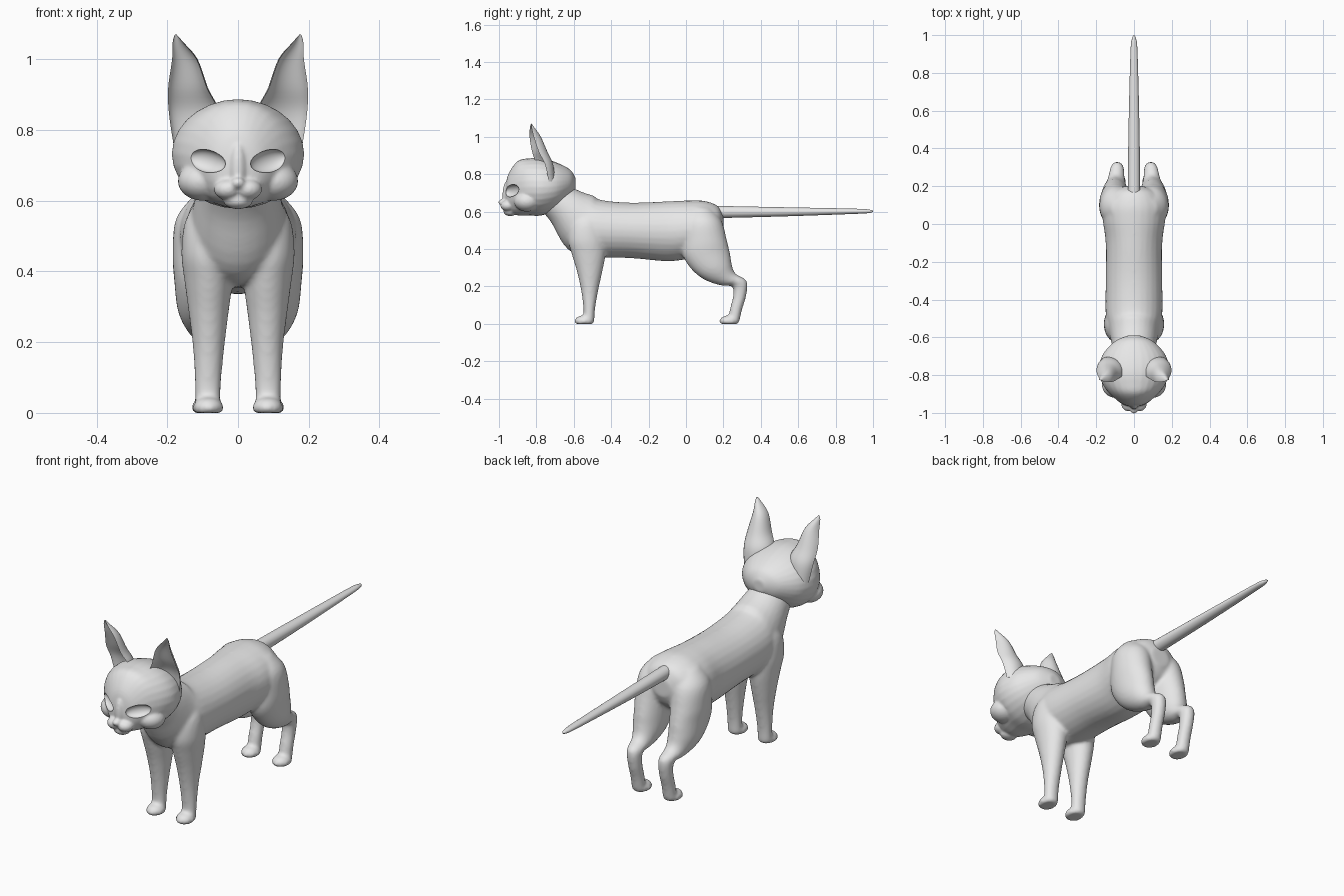
import bpy, bmesh
from math import sin, cos, pi, radians
from mathutils import Vector, Matrix

cube = bpy.data.objects.get("Cube")
if cube:
    bpy.data.objects.remove(cube, do_unlink=True)

grey = bpy.data.materials.new("plain_grey")
grey.use_nodes = True
GREY = (0.8, 0.8, 0.8, 1)
grey.diffuse_color = GREY
grey.node_tree.nodes["Principled BSDF"].inputs["Base Color"].default_value = GREY


def spline(rows, steps):
    """Catmull-Rom through rows of equal length."""
    out = []
    for i in range(len(rows) - 1):
        quad = [rows[max(0, min(len(rows) - 1, i + k))] for k in (-1, 0, 1, 2)]
        for s in range(steps):
            t = s / steps
            out.append([0.5 * (2 * b + (c - a) * t + (2 * a - 5 * b + 4 * c - d) * t * t
                               + (3 * b - a - 3 * c + d) * t ** 3)
                        for a, b, c, d in zip(*quad)])
    return out + [rows[-1]]


def oval(t):
    return cos(t), sin(t)


def crescent(t):
    return cos(t), sin(t) if t < pi else -0.62 * sin(t)


def loft(bm, rows, shape=oval, side=1, yaw=0, sides=28, steps=5):
    """Rows: x, y, z, half width, half depth, tilt (0 upright ring, 90 level ring)."""
    rings = []
    for x, y, z, w, d, tilt in spline(rows, steps):
        a = radians(tilt)
        turn = Matrix.Rotation(radians(yaw), 3, "Z")
        ring = []
        for k in range(sides):
            u, v = shape(2 * pi * k / sides)
            p = turn @ Vector((u * w, v * d * sin(a), v * d * cos(a))) + Vector((x, y, z))
            ring.append(bm.verts.new((p.x * side, p.y, p.z)))
        rings.append(ring)
    faces = [bm.faces.new(rings[0]), bm.faces.new(rings[-1])]
    for lo, hi in zip(rings, rings[1:]):
        for k in range(sides):
            n = (k + 1) % sides
            faces.append(bm.faces.new((lo[k], lo[n], hi[n], hi[k])))
    bmesh.ops.recalc_face_normals(bm, faces=faces)


def ball(bm, place, radii, turn=Matrix()):
    m = Matrix.Translation(place) @ turn @ Matrix.Diagonal((*radii, 1))
    made = bmesh.ops.create_uvsphere(bm, u_segments=28, v_segments=18, radius=1, matrix=m)
    for v in made["verts"]:
        v.co.z = max(v.co.z, 0)


def apply(ob, kind, **settings):
    mod = ob.modifiers.new(kind.title(), kind)
    for key, value in settings.items():
        setattr(mod, key, value)
    bpy.context.view_layer.objects.active = ob
    bpy.ops.object.modifier_apply(modifier=mod.name)


def finish(bm, name, voxel=0, smooth=0, cutter=None):
    mesh = bpy.data.meshes.new(name)
    bm.to_mesh(mesh)
    bm.free()
    ob = bpy.data.objects.new(name, mesh)
    bpy.context.collection.objects.link(ob)
    if voxel:
        apply(ob, "REMESH", mode="VOXEL", voxel_size=voxel)
        apply(ob, "SMOOTH", factor=0.5, iterations=smooth)
    if cutter:
        apply(ob, "BOOLEAN", operation="DIFFERENCE", object=cutter, solver="EXACT")
        bpy.data.objects.remove(cutter, do_unlink=True)
    mesh.materials.clear()
    mesh.materials.append(grey)
    bpy.ops.object.select_all(action="DESELECT")
    ob.select_set(True)
    bpy.context.view_layer.objects.active = ob
    bpy.ops.object.shade_smooth_by_angle(angle=radians(40))
    return ob


# Body: neck, trunk and rump, with the four legs blended in
torso = [
    (0, -.74, .70, .09, .09, 45),
    (0, -.64, .625, .115, .115, 45),
    (0, -.56, .54, .135, .16, 25),
    (0, -.48, .51, .15, .155, 8),
    (0, -.3, .5, .15, .148, 0),
    (0, -.1, .495, .15, .16, 0),
    (0, .02, .505, .165, .155, 0),
    (0, .1, .517, .16, .14, 0),
    (0, .17, .53, .115, .1, 0),
    (0, .2, .53, .05, .045, 0),
]
front_leg = [
    (.075, -.51, .6, .04, .05, 90),
    (.085, -.53, .54, .065, .085, 90),
    (.085, -.53, .45, .075, .1, 90),
    (.083, -.52, .37, .068, .09, 90),
    (.083, -.515, .28, .056, .068, 90),
    (.083, -.515, .18, .044, .046, 90),
    (.085, -.517, .08, .037, .031, 90),
    (.085, -.52, .01, .036, .03, 90),
]
hind_leg = [
    (.08, .08, .62, .04, .05, 90),
    (.09, .09, .55, .085, .1, 90),
    (.1, .1, .45, .085, .118, 90),
    (.1, .11, .37, .08, .125, 85),
    (.1, .155, .29, .07, .095, 70),
    (.095, .225, .238, .048, .05, 50),
    (.09, .285, .215, .037, .042, 70),
    (.088, .287, .15, .033, .035, 90),
    (.088, .268, .08, .033, .033, 90),
    (.088, .255, .01, .034, .03, 90),
]
body = bmesh.new()
loft(body, torso)
for side in (1, -1):
    loft(body, front_leg, side=side)
    loft(body, hind_leg, side=side)
    ball(body, (side * .084, -.545, .014), (.044, .052, .032))
    ball(body, (side * .088, .23, .014), (.044, .052, .032))
finish(body, "body_and_legs", voxel=.009, smooth=6)

# Head with muzzle, nose and chin; slanted eye sockets are cut in
skull = [
    (0, -.967, .69, .015, .03, 0),
    (0, -.95, .70, .07, .1, 0),
    (0, -.9, .725, .128, .145, 0),
    (0, -.84, .732, .17, .153, 0),
    (0, -.77, .732, .187, .152, 0),
    (0, -.69, .737, .165, .125, 0),
    (0, -.62, .75, .1, .075, 0),
    (0, -.59, .75, .03, .03, 0),
]
head = bmesh.new()
sockets = bmesh.new()
loft(head, skull)
ball(head, (0, -.955, .69), (.024, .026, .075))
ball(head, (0, -.983, .65), (.02, .02, .016))
ball(head, (0, -.94, .6), (.042, .036, .024))
for side in (1, -1):
    ball(head, (side * .028, -.952, .632), (.04, .04, .03))
    ball(head, (side * .1, -.85, .655), (.07, .07, .055))
    slant = Matrix.Rotation(side * radians(33), 4, "Z") @ Matrix.Rotation(-side * radians(10), 4, "Y")
    ball(sockets, (side * .088, -.932, .712), (.062, .026, .032), slant)
cutter = finish(sockets, "eye_cutter")
cutter.hide_render = True
finish(head, "head", voxel=.006, smooth=4, cutter=cutter)

# Tall scooped ears, opening forward and slightly outward
ear = [
    (.135, -.75, .76, .05, .05, 90),
    (.127, -.775, .85, .072, .065, 90),
    (.143, -.805, .92, .057, .065, 90),
    (.152, -.825, 1.0, .036, .05, 90),
    (.171, -.83, 1.05, .014, .02, 90),
    (.176, -.828, 1.07, .002, .003, 90),
]
for side, name in ((1, "left_ear"), (-1, "right_ear")):
    bm = bmesh.new()
    loft(bm, ear, shape=crescent, side=side, yaw=18)
    finish(bm, name)

# Straight tapering tail
tail = [
    (0, .1, .598, .034, .034, 0),
    (0, .5, .599, .029, .025, 0),
    (0, .9, .602, .019, .014, 0),
    (0, .98, .602, .011, .009, 0),
    (0, 1.0, .602, .002, .002, 0),
]
bm = bmesh.new()
loft(bm, tail)
finish(bm, "tail")
